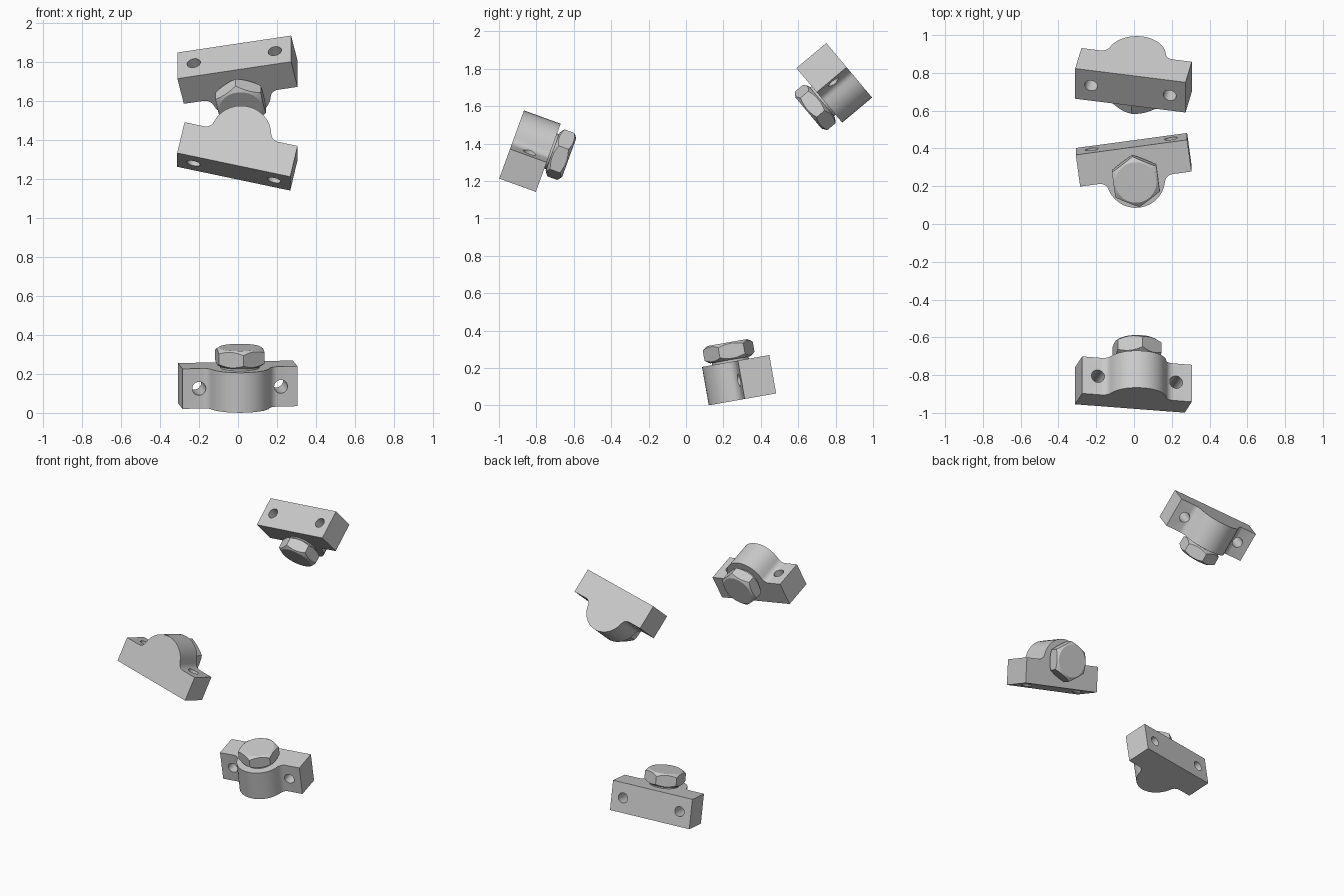
import bpy, bmesh, math
from mathutils import Matrix, Vector

if "Cube" in bpy.data.objects:
    bpy.data.objects.remove(bpy.data.objects["Cube"])

W, D, T = 0.595, 0.172, 0.2085      # flange width, depth, block thickness
R, F = 0.155, 0.045                 # boss radius, fillet radius


def mesh_object(name, bm):
    bmesh.ops.recalc_face_normals(bm, faces=bm.faces[:])
    me = bpy.data.meshes.new(name)
    bm.to_mesh(me)
    bm.free()
    ob = bpy.data.objects.new(name, me)
    bpy.context.collection.objects.link(ob)
    return ob


def loft(name, rings):
    """Closed solid through rings of points."""
    bm = bmesh.new()
    vs = [[bm.verts.new(p) for p in ring] for ring in rings]
    n = len(vs[0])
    for a, b in zip(vs, vs[1:]):
        for i in range(n):
            j = (i + 1) % n
            bm.faces.new((a[i], a[j], b[j], b[i]))
    bm.faces.new(vs[0][::-1])
    bm.faces.new(vs[-1])
    return mesh_object(name, bm)


def circle(r, z, n, start=0.0):
    return [(r * math.cos(start + math.tau * i / n),
             r * math.sin(start + math.tau * i / n), z) for i in range(n)]


def boolean(ob, cutters, operation):
    for c in cutters:
        m = ob.modifiers.new("cut", 'BOOLEAN')
        m.operation, m.object, m.solver = operation, c, 'EXACT'
    bpy.context.view_layer.update()
    dg = bpy.context.evaluated_depsgraph_get()
    me = bpy.data.meshes.new_from_object(ob.evaluated_get(dg))
    ob.modifiers.clear()
    ob.data = me
    for c in cutters:
        bpy.data.objects.remove(c)


# Bracket block: flange with a rounded boss and two fillets
fx = math.sqrt((R + F) ** 2 - F ** 2)
a0 = math.atan2(F, fx)              # where fillet meets the boss
half = [(W / 2, 0), (W / 2, -D)]
for i in range(6):                  # concave fillet
    a = math.pi / 2 + (math.pi / 2 - a0) * i / 5
    half.append((fx + F * math.cos(a), -D - F + F * math.sin(a)))
for i in range(1, 8):               # half of the boss
    a = -a0 - (math.pi / 2 - a0) * i / 7
    half.append((R * math.cos(a), -D + R * math.sin(a)))
profile = half + [(-x, y) for x, y in half[-2::-1]]
block = loft("bracket_block", [[(x, y, z) for x, y in profile] for z in (0, T)])

# Mounting holes through the flange
holes = []
for s in (-1, 1):
    c = loft("hole_cutter", [circle(0.035, z, 24) for z in (-0.1, 0.4)])
    c.matrix_world = Matrix.Translation((s * 0.212, 0.1, T / 2)) @ Matrix.Rotation(math.pi / 2, 4, 'X')
    c.hide_render = True
    holes.append(c)
boolean(block, holes, 'DIFFERENCE')
for p in block.data.polygons:
    p.use_smooth = True
block.data.set_sharp_from_angle(angle=math.radians(30))

# Hex nut with chamfered corners
z0, z1, c = T + 0.011, T + 0.105, 0.022
nut = loft("hex_nut", [circle(0.137, z, 6, math.radians(30)) for z in (z0, z1)])
cone = loft("chamfer_cutter", [circle(r, z, 32) for r, z in
            ((0.108, z0 - 0.0005), (0.141, z0 + c), (0.141, z1 - c), (0.108, z1 + 0.0005))])
cone.hide_render = True
boolean(nut, [cone], 'INTERSECT')

# Thin washer between block and nut
washer = loft("washer", [circle(0.1, z, 32) for z in (T - 0.01, z0 + 0.005)])
for ob in (nut, washer):
    ob.data.transform(Matrix.Translation((0, -D, 0)))

# Three brackets spaced evenly around a ring, each slightly twisted
parts = (block, nut, washer)
for k, twist in enumerate((7.8, 11.0, 12.6)):
    t = math.radians(twist)
    m = (Matrix.Translation((0, 0.084, 1.075))
         @ Matrix.Rotation(math.radians(120 * k), 4, 'X')
         @ Matrix.Translation((-0.1 * math.sin(t), 0.358, -1.018))
         @ Matrix.Rotation(math.radians(10), 4, 'X')
         @ Matrix.Rotation(t, 4, 'Z'))
    for src in parts:
        ob = src
        if k:
            ob = src.copy()
            ob.name = f"{src.name}_{k + 1}"
            bpy.context.collection.objects.link(ob)
        ob.matrix_world = m
